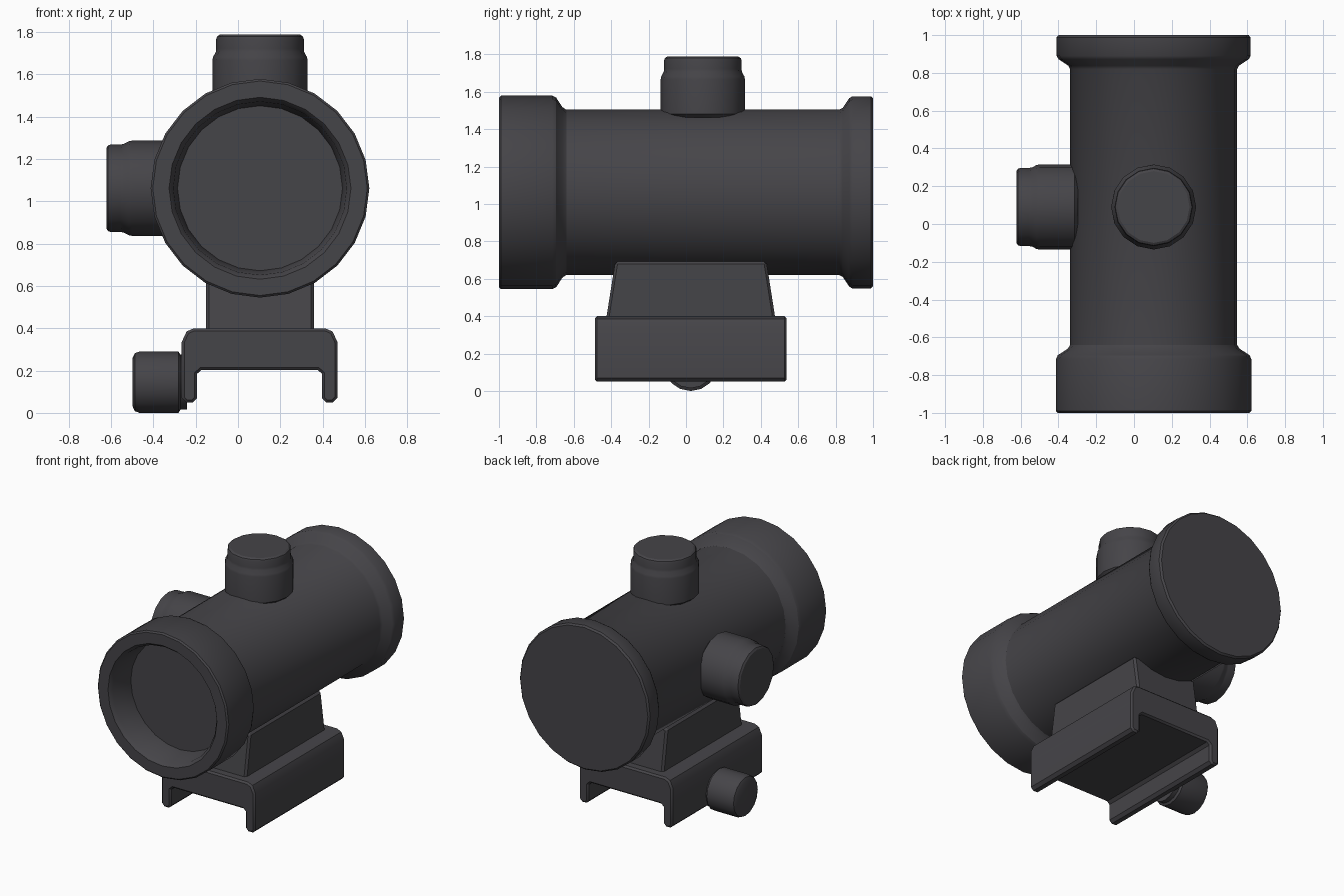
import bpy, bmesh, math
from mathutils import Vector

if "Cube" in bpy.data.objects:
    bpy.data.objects.remove(bpy.data.objects["Cube"])

mat = bpy.data.materials.new("dark grey metal")
mat.diffuse_color = (0.060, 0.058, 0.065, 1)
mat.use_nodes = True
mat.node_tree.nodes["Principled BSDF"].inputs["Base Color"].default_value = mat.diffuse_color


def finish(name, bm, angle=32):
    bmesh.ops.recalc_face_normals(bm, faces=bm.faces)
    me = bpy.data.meshes.new(name)
    bm.to_mesh(me)
    bm.free()
    me.materials.append(mat)
    ob = bpy.data.objects.new(name, me)
    bpy.context.collection.objects.link(ob)
    bpy.ops.object.select_all(action='DESELECT')
    ob.select_set(True)
    bpy.context.view_layer.objects.active = ob
    bpy.ops.object.shade_smooth_by_angle(angle=math.radians(angle))
    return ob


def lathe(name, origin, axis, profile, sides):
    """Closed turned part: profile is (radius, distance along axis)."""
    a = Vector(axis)
    u = Vector((0, 0, 1)) if abs(a.z) < 0.5 else Vector((1, 0, 0))
    v = a.cross(u)
    bm = bmesh.new()
    rings = []
    for r, t in profile:
        rings.append([bm.verts.new(Vector(origin) + a * t
                      + u * r * math.cos(k * math.tau / sides)
                      + v * r * math.sin(k * math.tau / sides)) for k in range(sides)])
    for lo, hi in zip(rings, rings[1:]):
        for k in range(sides):
            n = (k + 1) % sides
            bm.faces.new((lo[k], lo[n], hi[n], hi[k]))
    bm.faces.new(rings[0])
    bm.faces.new(rings[-1])
    return finish(name, bm)


CX, CZ = 0.104, 1.062

# Sight tube with recessed front lens and flared ends
lathe("sight_tube", (CX, 0, CZ), (0, 1, 0), [
    (0.39, -0.80), (0.41, -0.975), (0.43, -1.0), (0.507, -1.0), (0.517, -0.99),
    (0.517, -0.715), (0.508, -0.695), (0.455, -0.66), (0.442, -0.64),
    (0.442, 0.82), (0.452, 0.838), (0.503, 0.872), (0.514, 0.89),
    (0.514, 0.988), (0.503, 1.0)], 24)

# Adjustment turrets on the top and the left side
turret = [(0.20, 0.40), (0.225, 0.42), (0.225, 0.605), (0.222, 0.62), (0.209, 0.645),
          (0.207, 0.66), (0.207, 0.705), (0.203, 0.718), (0.19, 0.726)]
lathe("top_turret", (CX, 0.09, CZ), (0, 0, 1), turret, 16)
lathe("side_turret", (CX, 0.09, CZ), (-1, 0, 0), turret, 16)

# Clamp knob on the left of the mount
lathe("clamp_knob", (0, 0.025, 0.145), (-1, 0, 0), [
    (0.13, 0.24), (0.13, 0.272), (0.145, 0.282), (0.145, 0.465),
    (0.137, 0.488), (0.115, 0.498)], 16)

# Rail clamp: channel profile mirrored about the centre, extruded along y
half = [(0.31, 0.40), (0.345, 0.385), (0.368, 0.335), (0.368, 0.07), (0.348, 0.05),
        (0.314, 0.05), (0.295, 0.07), (0.295, 0.185), (0.275, 0.203)]
outline = half + [(-x, z) for x, z in reversed(half)]
bm = bmesh.new()
f = bm.faces.new([bm.verts.new((CX - 0.002 + x, -0.487, z)) for x, z in outline])
ext = bmesh.ops.extrude_face_region(bm, geom=[f])
bmesh.ops.translate(bm, vec=(0, 1.025, 0),
                    verts=[g for g in ext["geom"] if isinstance(g, bmesh.types.BMVert)])
bm.normal_update()
ends = [e for e in bm.edges if abs(e.verts[0].co.y - e.verts[1].co.y) < 1e-5]
bmesh.ops.bevel(bm, geom=ends, offset=0.012, segments=1, affect='EDGES')
finish("rail_clamp", bm)

# Riser block tapering up to the tube
bm = bmesh.new()
bmesh.ops.create_cube(bm, size=1)
for v in bm.verts:
    top = v.co.z > 0
    y = (0.43 if top else 0.478) if v.co.y > 0 else (-0.378 if top else -0.427)
    v.co = (CX + math.copysign(0.255, v.co.x), y, 0.692 if top else 0.385)
bmesh.ops.bevel(bm, geom=bm.edges[:], offset=0.014, segments=1, affect='EDGES')
finish("riser", bm)
